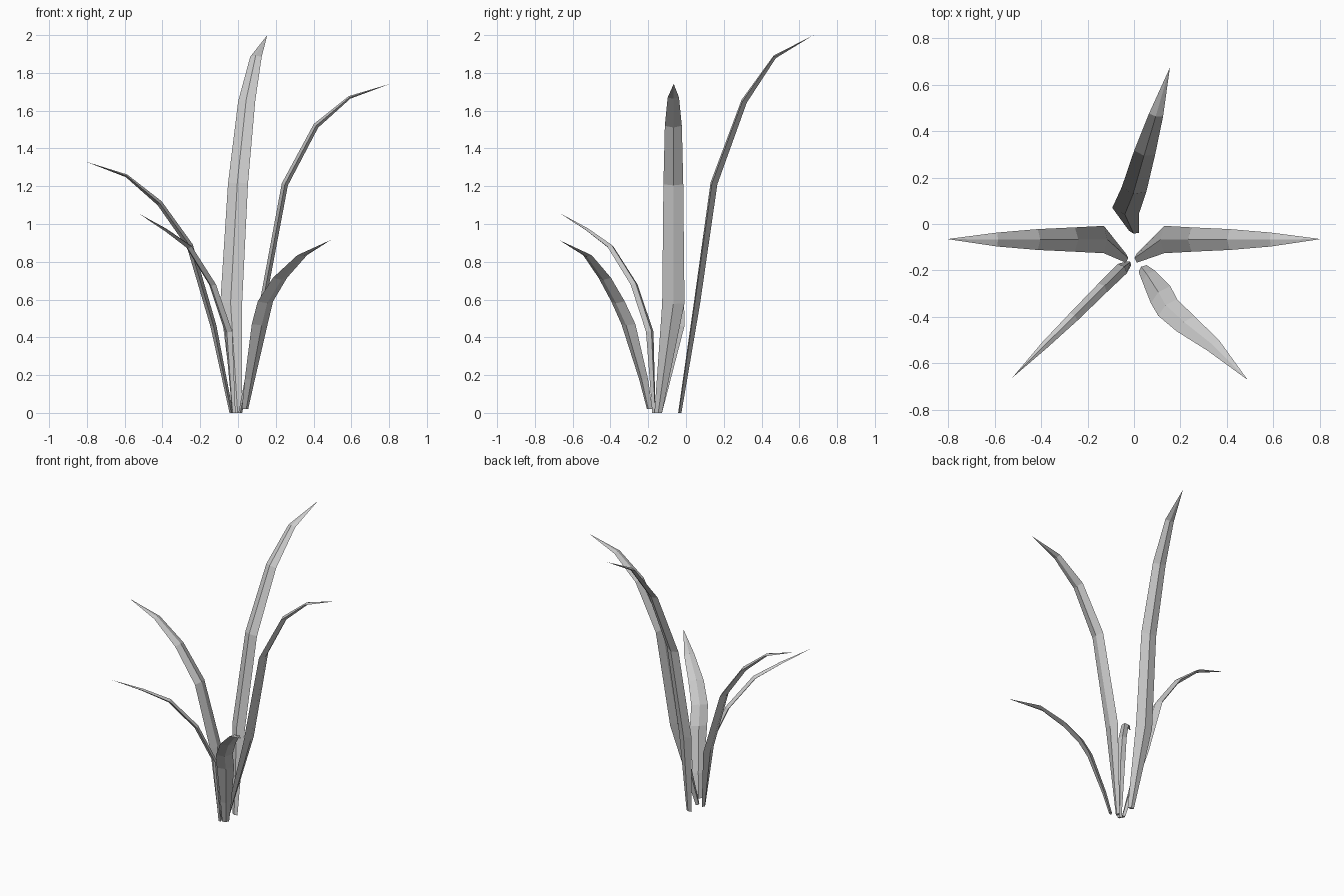
import bpy
from mathutils import Vector


def blade(name, side, rings, tip):
    """Diamond-section leaf. rings: (x, y, z, width, thickness); side: horizontal width direction."""
    side = Vector((side[0], side[1], 0)).normalized()
    centres = [Vector(r[:3]) for r in rings] + [Vector(tip)]
    verts, faces = [], []
    for i, r in enumerate(rings):
        # average tangent, so each section bends with the leaf
        tangent = (centres[i + 1] - centres[i]).normalized()
        if i:
            tangent += (centres[i] - centres[i - 1]).normalized()
        normal = side.cross(tangent).normalized()
        if i == 0:
            normal = side.cross(Vector((0, 0, 1)))
        c, w, t = centres[i], side * r[3] / 2, normal * r[4] / 2
        verts += [c + w, c + t, c - w, c - t]
    n = len(rings)
    for i in range(n - 1):
        for k in range(4):
            a, b = i * 4 + k, i * 4 + (k + 1) % 4
            faces.append((a, b, b + 4, a + 4))
    verts.append(centres[-1])
    last = (n - 1) * 4
    faces += [(last + k, last + (k + 1) % 4, n * 4) for k in range(4)]
    faces.append((3, 2, 1, 0))
    mesh = bpy.data.meshes.new(name)
    mesh.from_pydata(verts, [], faces)
    mesh.update()
    # consistent outward faces
    import bmesh
    bm = bmesh.new()
    bm.from_mesh(mesh)
    bmesh.ops.recalc_face_normals(bm, faces=bm.faces)
    bm.to_mesh(mesh)
    bm.free()
    obj = bpy.data.objects.new(name, mesh)
    bpy.context.collection.objects.link(obj)
    return obj


# tallest leaf, leaning back
blade("back_leaf", (0.98, -0.2), [
    (0.0, -0.033, 0, 0.045, 0.018),
    (-0.036, 0.058, 0.58, 0.118, 0.034),
    (0.0, 0.148, 1.215, 0.108, 0.038),
    (0.046, 0.308, 1.65, 0.092, 0.032),
    (0.095, 0.47, 1.885, 0.062, 0.018)], (0.155, 0.675, 2.0))

# right leaf
blade("right_leaf", (0, 1), [
    (0.012, -0.147, 0, 0.04, 0.02),
    (0.13, -0.067, 0.58, 0.118, 0.032),
    (0.248, -0.067, 1.21, 0.105, 0.034),
    (0.413, -0.067, 1.52, 0.09, 0.03),
    (0.59, -0.067, 1.67, 0.06, 0.016)], (0.805, -0.065, 1.742))

# left leaf
blade("left_leaf", (0, -1), [
    (-0.035, -0.147, 0, 0.04, 0.02),
    (-0.13, -0.067, 0.46, 0.118, 0.032),
    (-0.255, -0.067, 0.885, 0.105, 0.034),
    (-0.415, -0.067, 1.11, 0.09, 0.03),
    (-0.59, -0.067, 1.255, 0.06, 0.016)], (-0.805, -0.065, 1.33))

# slender front left leaf
blade("front_left_leaf", (-1, 1), [
    (-0.022, -0.17, 0, 0.025, 0.02),
    (-0.05, -0.192, 0.43, 0.056, 0.026),
    (-0.135, -0.275, 0.68, 0.052, 0.028),
    (-0.26, -0.4, 0.88, 0.046, 0.026),
    (-0.385, -0.522, 0.97, 0.032, 0.016)], (-0.525, -0.663, 1.055))

# short broad front right leaf
blade("front_right_leaf", (0.75, 0.66), [
    (0.037, -0.192, 0.02, 0.045, 0.02),
    (0.063, -0.225, 0.18, 0.072, 0.026),
    (0.115, -0.305, 0.47, 0.112, 0.034),
    (0.145, -0.36, 0.59, 0.108, 0.034),
    (0.222, -0.43, 0.715, 0.1, 0.03),
    (0.34, -0.522, 0.835, 0.068, 0.018)], (0.49, -0.672, 0.915))
